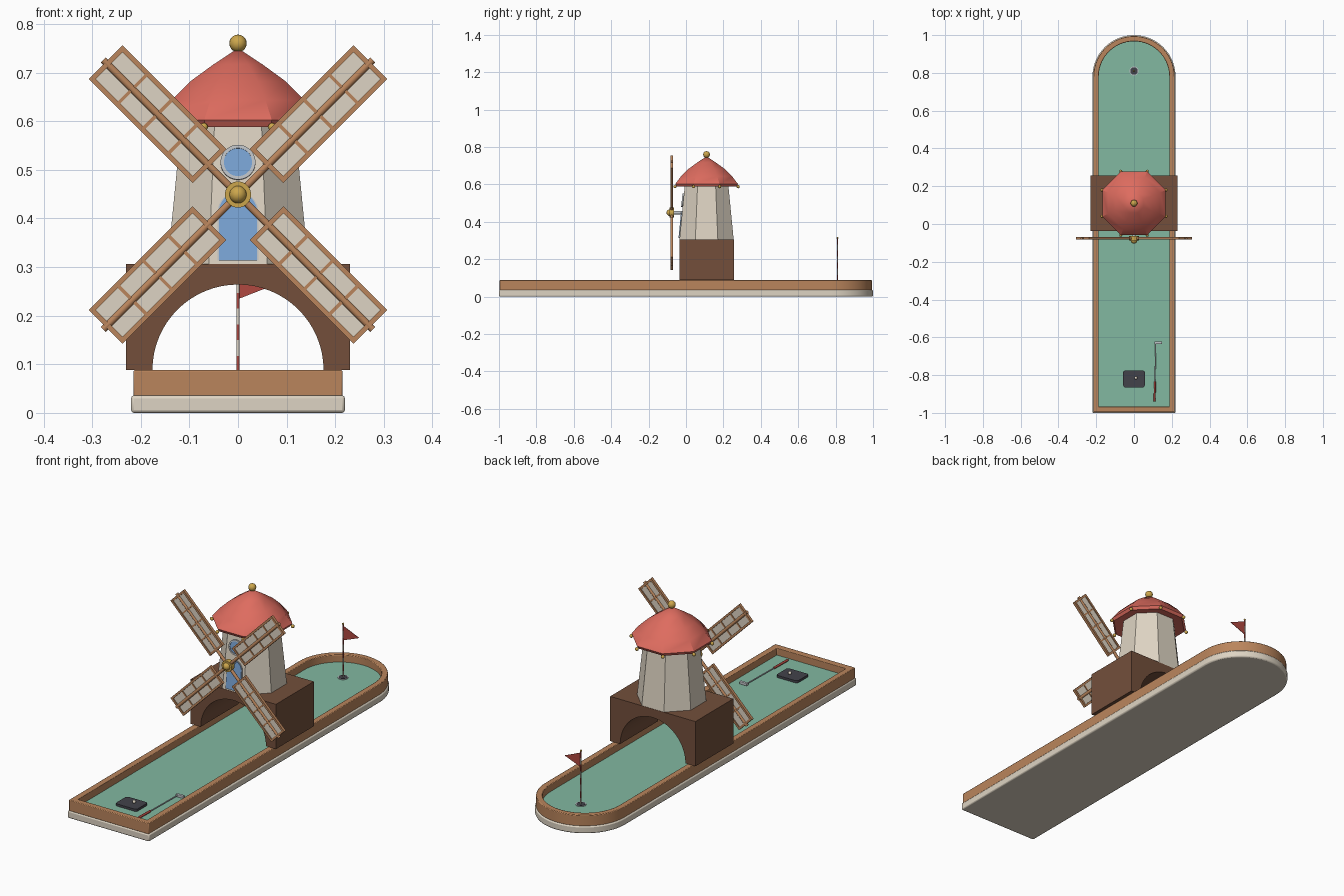
import bpy, bmesh, math
from mathutils import Matrix, Vector

if "Cube" in bpy.data.objects:
    bpy.data.objects.remove(bpy.data.objects["Cube"])

def lin(c):
    c /= 255
    return c / 12.92 if c <= 0.04045 else ((c + 0.055) / 1.055) ** 2.4

def material(name, r, g, b):
    m = bpy.data.materials.new(name)
    m.diffuse_color = (lin(r), lin(g), lin(b), 1)
    m.use_nodes = True
    m.node_tree.nodes["Principled BSDF"].inputs["Base Color"].default_value = m.diffuse_color
    return m

CREAM = material("cream", 222, 212, 195)
WOOD = material("tan wood", 186, 133, 92)
BROWN = material("dark brown", 115, 79, 59)
RED = material("roof red", 222, 108, 95)
GOLD = material("gold", 204, 166, 76)
BLUE = material("window blue", 122, 165, 214)
GREEN = material("turf green", 130, 184, 161)
DARK = material("charcoal", 66, 66, 74)
STEEL = material("steel", 192, 196, 200)
MAROON = material("flag red", 176, 72, 64)

def finish(name, bm, mats, smooth=None, bevel=0):
    bmesh.ops.recalc_face_normals(bm, faces=bm.faces)
    me = bpy.data.meshes.new(name)
    bm.to_mesh(me)
    bm.free()
    ob = bpy.data.objects.new(name, me)
    bpy.context.collection.objects.link(ob)
    for m in (mats if isinstance(mats, list) else [mats]):
        me.materials.append(m)
    if bevel:
        b = ob.modifiers.new("bevel", 'BEVEL')
        b.width, b.segments, b.limit_method = bevel, 2, 'ANGLE'
    if smooth:
        bpy.ops.object.select_all(action='DESELECT')
        ob.select_set(True)
        bpy.context.view_layer.objects.active = ob
        bpy.ops.object.shade_smooth_by_angle(angle=math.radians(smooth))
    return ob

def prism(name, pts, vec, mat, **kw):
    """Extrude a closed 3D outline along vec."""
    bm = bmesh.new()
    f = bm.faces.new([bm.verts.new(p) for p in pts])
    r = bmesh.ops.extrude_face_region(bm, geom=[f])
    bmesh.ops.translate(bm, vec=vec, verts=[v for v in r["geom"] if isinstance(v, bmesh.types.BMVert)])
    return finish(name, bm, mat, **kw)

def lathe(name, profile, n, mats, matrix=Matrix(), rule=None, offset=0.5, **kw):
    """Spin (radius, z) points round z; caps close the ends."""
    bm = bmesh.new()
    rings = [[bm.verts.new((r * math.cos((i + offset) * math.tau / n),
                            r * math.sin((i + offset) * math.tau / n), z)) for i in range(n)] for r, z in profile]
    for k, (a, b) in enumerate(zip(rings, rings[1:])):
        for i in range(n):
            f = bm.faces.new((a[i], a[(i + 1) % n], b[(i + 1) % n], b[i]))
            f.material_index = rule(k) if rule else 0
    bm.faces.new(rings[0])
    bm.faces.new(rings[-1])
    bmesh.ops.remove_doubles(bm, verts=bm.verts, dist=1e-6)
    bm.transform(matrix)
    return finish(name, bm, mats, **kw)

def rod(name, p, q, r, mat, n=12):
    p, q = Vector(p), Vector(q)
    M = Matrix.Translation(p) @ (q - p).to_track_quat('Z', 'Y').to_matrix().to_4x4()
    return lathe(name, [(r, 0), (r, (q - p).length)], n, mat, M, smooth=40)

def ball(name, p, r, mat, seg=16):
    bm = bmesh.new()
    bmesh.ops.create_uvsphere(bm, u_segments=seg, v_segments=seg // 2 + 2, radius=r,
                              matrix=Matrix.Translation(p))
    return finish(name, bm, mat, smooth=60)

def add_box(bm, c, s, M=Matrix()):
    bmesh.ops.create_cube(bm, size=1, matrix=M @ Matrix.Translation(c) @ Matrix.Diagonal((*s, 1)))

def track(hw, y0, z, n=28):
    """Lane outline: square front, round back."""
    return [(-hw, y0, z), (hw, y0, z)] + [
        (hw * math.cos(i * math.pi / n), 0.78 + hw * math.sin(i * math.pi / n), z) for i in range(n + 1)]

# lane: stone base, turf and wooden rail
prism("lane_base", track(0.22, -1, 0), (0, 0, 0.036), CREAM, bevel=0.006, smooth=30)
TURF = 0.052
prism("turf", track(0.19, -0.97, 0.03), (0, 0, TURF - 0.03), GREEN)
bm = bmesh.new()
loops = [[bm.verts.new(p) for p in track(hw, y, z)] for hw, y, z in
         ((0.215, -0.996, 0.034), (0.215, -0.996, 0.088), (0.187, -0.967, 0.088), (0.187, -0.967, 0.034))]
n = len(loops[0])
for a, b in zip(loops, loops[1:] + loops[:1]):
    for i in range(n):
        bm.faces.new((a[i], a[(i + 1) % n], b[(i + 1) % n], b[i]))
finish("lane_rail", bm, WOOD, bevel=0.003, smooth=30)

# arched bridge under the mill
arch = [(-0.23, 0.088), (-0.23, 0.306), (0.23, 0.306), (0.23, 0.088)] + [
    (0.176 * math.cos(i * math.pi / 32), 0.088 + 0.176 * math.sin(i * math.pi / 32)) for i in range(33)]
prism("arch_block", [(x, -0.036, z) for x, z in arch], (0, 0.292, 0), BROWN, smooth=30)

# octagonal tower and roof
CY = 0.11
K = 1 / math.cos(math.pi / 8)
AT = Matrix.Translation((0, CY, 0))
lathe("tower", [(0.145 * K, 0.304), (0.115 * K, 0.61)], 8, CREAM, AT)
lathe("roof", [(0.1 * K, 0.597), (0.16 * K, 0.588), (0.168 * K, 0.602), (0.137 * K, 0.643),
               (0.098 * K, 0.682), (0.05 * K, 0.717), (0.0, 0.75)], 8, RED, AT, smooth=35)
ball("roof_finial", (0, CY, 0.76), 0.018, GOLD)
for i in range(8):
    a = (i + 0.5) * math.pi / 4
    ball("eave_knob", (0.183 * math.cos(a), CY + 0.183 * math.sin(a), 0.588), 0.0085, GOLD, 10)

# door and round window lie on the sloping front wall
slope = math.atan2(0.03, 0.306)
def on_wall(z):
    y = CY - 0.145 + 0.03 * (z - 0.304) / 0.306
    return Matrix.Translation((0, y, z)) @ Matrix.Rotation(math.pi / 2 - slope, 4, 'X')

def door(name, hw, h, t, mat):
    pts = [(-hw, 0), (hw, 0)] + [(hw * math.cos(i * math.pi / 16), h + hw * math.sin(i * math.pi / 16))
                                 for i in range(17)]
    ob = prism(name, [(x, y, 0) for x, y in pts], (0, 0, t), mat)
    ob.data.transform(on_wall(0.313))
door("door_frame", 0.042, 0.1, 0.003, STEEL)
door("door", 0.039, 0.101, 0.006, BLUE)
lathe("window_ring", [(0.036, -0.003), (0.036, 0.008), (0.029, 0.008), (0.029, 0.0)], 32, STEEL,
      on_wall(0.515), smooth=30)
lathe("window_glass", [(0.03, -0.002), (0.03, 0.005)], 32, BLUE, on_wall(0.515))

# sails on the hub
HUB = Vector((0, -0.076, 0.449))
rod("axle", (0, 0.0, HUB.z), HUB, 0.009, STEEL)
rod("hub", HUB + Vector((0, 0.012, 0)), HUB - Vector((0, 0.012, 0)), 0.027, GOLD, 24)
ball("hub_cap", HUB - Vector((0, 0.01, 0)), 0.018, GOLD)
frames, cloth = bmesh.new(), bmesh.new()
R0, R1, W = 0.083, 0.385, 0.098
for i in range(4):
    M = Matrix.Translation(HUB) @ Matrix.Rotation(math.pi / 4 + i * math.pi / 2, 4, 'Y')
    mid = (R0 + R1) / 2
    for s in (-1, 1):
        add_box(frames, (mid, 0, s * (W / 2 - 0.005)), (R1 - R0, 0.014, 0.01), M)
    for k in range(5):
        u = R0 + 0.005 + k * (R1 - R0 - 0.01) / 4
        edge = k in (0, 4)
        add_box(frames, (u, 0, 0), (0.01 if edge else 0.007, 0.0135 if edge else 0.01, W - 0.002), M)
    add_box(cloth, (mid, 0, 0), (R1 - R0 - 0.008, 0.004, W - 0.008), M)
    rod("sail_spar", HUB, M @ Vector((R1 + 0.007, 0, 0)), 0.0075, WOOD)
finish("sail_frames", frames, WOOD)
finish("sail_cloth", cloth, CREAM)

# cup, striped pole and pennant
FY = 0.81
lathe("cup_rim", [(0.024, 0), (0.024, 0.0025)], 24, STEEL, Matrix.Translation((0, FY, TURF)))
lathe("cup", [(0.02, 0), (0.02, 0.0035)], 24, DARK, Matrix.Translation((0, FY, TURF)))
lathe("flag_pole", [(0.003, TURF + k * 0.0325) for k in range(9)], 8, [CREAM, MAROON],
      Matrix.Translation((0, FY, 0)), rule=lambda k: k % 2, smooth=50)
ball("pole_tip", (0, FY, 0.314), 0.005, GOLD, 8)
prism("pennant", [(0, FY - 0.001, 0.305), (0, FY - 0.001, 0.234), (0.087, FY - 0.001, 0.268)],
      (0, 0.002, 0), MAROON)

# tee mat and ball
bm = bmesh.new()
add_box(bm, (0, -0.82, TURF + 0.005), (0.115, 0.09, 0.012))
bmesh.ops.bevel(bm, geom=[e for e in bm.edges if abs(e.verts[0].co.z - e.verts[1].co.z) > 0.005],
                offset=0.012, segments=4, affect='EDGES', profile=0.5)
finish("tee_mat", bm, DARK)
ball("golf_ball", (0.01, -0.815, TURF + 0.018), 0.008, CREAM)

# putter lying on the turf
Z = TURF + 0.007
rod("putter_shaft", (0.111, -0.84, Z), (0.115, -0.63, Z), 0.003, STEEL, 8)
rod("putter_grip", (0.109, -0.94, Z), (0.111, -0.835, Z), 0.0055, MAROON, 10)
bm = bmesh.new()
add_box(bm, (0.128, -0.629, Z), (0.04, 0.013, 0.013))
finish("putter_head", bm, STEEL, bevel=0.002)
